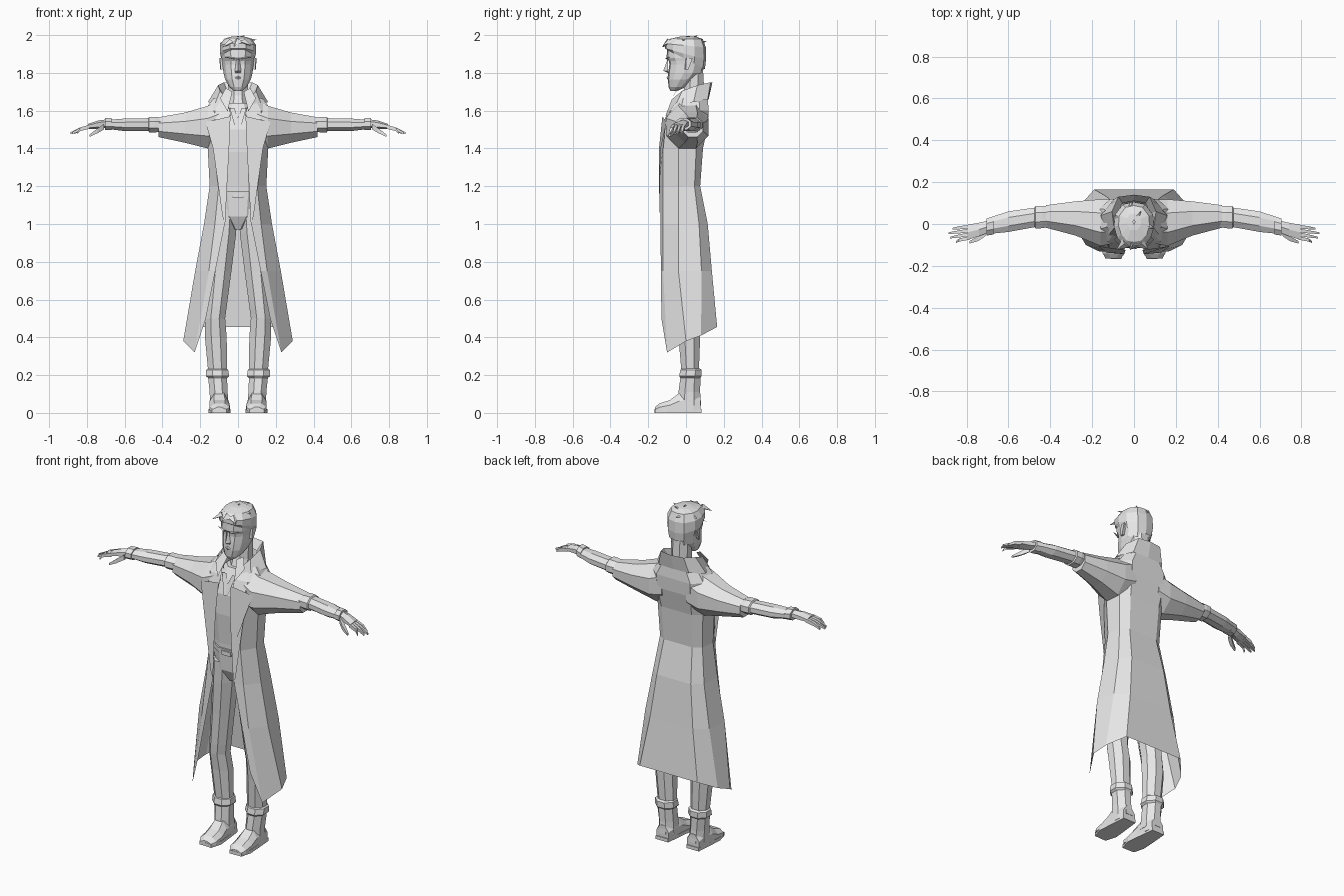
import bpy, bmesh, math
from mathutils import Vector

grey = bpy.data.materials.new("plain_grey")
grey.diffuse_color = (0.8, 0.8, 0.8, 1)


def finish(name, bm, mirror):
    bmesh.ops.recalc_face_normals(bm, faces=bm.faces)
    me = bpy.data.meshes.new(name)
    bm.to_mesh(me)
    bm.free()
    me.materials.append(grey)
    ob = bpy.data.objects.new(name, me)
    bpy.context.collection.objects.link(ob)
    if mirror:
        m = ob.modifiers.new("mirror", 'MIRROR')
        m.use_clip = True
        m.merge_threshold = 0.0005
    return ob


def loft(name, rings, closed=True, caps=True, mirror=True):
    """Skin a list of equally long rings of points."""
    bm = bmesh.new()
    rows = [[bm.verts.new(p) for p in r] for r in rings]
    n = len(rows[0])
    for a, b in zip(rows, rows[1:]):
        for i in range(n if closed else n - 1):
            j = (i + 1) % n
            bm.faces.new((a[i], a[j], b[j], b[i]))
    if caps:
        bm.faces.new(rows[0])
        bm.faces.new(rows[-1])
    return finish(name, bm, mirror)


def oct_ring(a0, a1, b0, b1, n=8):
    """Polygon filling the rectangle a0..a1 by b0..b1."""
    s = 1 / math.cos(math.pi / n)
    return [((a0 + a1) / 2 + (a1 - a0) / 2 * s * math.cos((k + .5) * 2 * math.pi / n),
             (b0 + b1) / 2 + (b1 - b0) / 2 * s * math.sin((k + .5) * 2 * math.pi / n))
            for k in range(n)]


def tube_z(name, rows, mirror=True):      # rows: z, x0, x1, y0, y1
    return loft(name, [[(x, y, r[0]) for x, y in oct_ring(*r[1:])] for r in rows], mirror=mirror)


def tube_x(name, rows, n=8):              # rows: x, y0, y1, z0, z1
    return loft(name, [[(r[0], y, z) for y, z in oct_ring(*r[1:], n)] for r in rows])


def plate(name, pts):
    bm = bmesh.new()
    bm.faces.new([bm.verts.new(p) for p in pts])
    return finish(name, bm, True)


def spike(name, base, tip, w, mirror=False):
    """Four-sided tapered tuft from base to tip."""
    base, tip = Vector(base), Vector(tip)
    q = (tip - base).to_track_quat('Z', 'Y')
    bm = bmesh.new()
    ring = [bm.verts.new(base + q @ Vector(p)) for p in ((w, 0, 0), (0, w * .6, 0), (-w, 0, 0), (0, -w * .6, 0))]
    t = bm.verts.new(tip)
    bm.faces.new(ring)
    for i in range(4):
        bm.faces.new((ring[i], ring[(i + 1) % 4], t))
    return finish(name, bm, mirror)


# Long open coat: half section from front edge round to the back centre
coat = [[(.17, -.13, .50), (.23, -.10, .32), (.29, 0, .38), (.265, .08, .41), (.19, .165, .455), (0, .165, .455)]]
for z, fx, fy, sx, by in ((.75, .12, -.133, .227, .137), (1.0, .07, -.135, .18, .115),
                          (1.2, .065, -.135, .15, .075), (1.4, .055, -.135, .16, .09),
                          (1.52, .045, -.125, .175, .115), (1.60, .045, -.095, .18, .12),
                          (1.665, .06, -.05, .13, .115)):
    coat.append([(fx, fy, z), (max(fx + .02, .68 * sx), fy + .012, z), (sx, fy * .3, z),
                 (.93 * sx, by * .6, z), (.62 * sx, by, z), (0, by, z)])
loft("long_coat", coat, closed=False, caps=False)

# Lapels and raised coat collar
plate("lapel", [(.04, -.125, 1.57), (.172, -.105, 1.54), (.132, -.136, 1.40), (.082, -.141, 1.04),
                (.068, -.141, 1.0), (.058, -.143, 1.2), (.047, -.143, 1.4)])
loft("coat_collar", [
    [(.035, -.11, 1.57), (.12, -.05, 1.64), (.16, .04, 1.645), (.10, .115, 1.66), (0, .12, 1.66)],
    [(.06, -.075, 1.66), (.095, -.02, 1.705), (.105, .06, 1.735), (.075, .13, 1.75), (0, .14, 1.75)],
    [(.045, -.07, 1.63), (.075, -.02, 1.67), (.08, .05, 1.69), (.055, .1, 1.70), (0, .11, 1.70)]],
    closed=False, caps=False)

# Wide coat sleeves, forearms and cuffs
tube_x("coat_sleeve", [(.08, -.09, .115, 1.41, 1.665), (.16, -.105, .118, 1.40, 1.625),
                       (.28, -.055, .108, 1.43, 1.59), (.42, -.018, .09, 1.46, 1.565)])
tube_x("forearm", [(.38, -.01, .08, 1.49, 1.56), (.44, -.02, .087, 1.485, 1.567), (.47, -.022, .085, 1.485, 1.567),
                   (.475, -.015, .078, 1.492, 1.56), (.60, -.038, .06, 1.492, 1.558),
                   (.68, -.046, .034, 1.502, 1.552)])
tube_x("cuff", [(.67, -.05, .036, 1.497, 1.56), (.705, -.055, .026, 1.497, 1.562)])

# Hands with four fingers and a thumb
tube_x("palm", [(.70, -.042, .015, 1.512, 1.55), (.74, -.058, .006, 1.505, 1.545), (.795, -.076, -.004, 1.504, 1.528)], 6)
for i, tip in enumerate((.850, .878, .887, .868)):
    y0 = -.066 + i * .018
    y1 = -.086 + i * .021
    tube_x("finger_%d" % (i + 1), [(.785, y0 - .009, y0 + .008, 1.505, 1.526),
                                   (.835, (y0 + y1) / 2 - .008, (y0 + y1) / 2 + .007, 1.492, 1.511),
                                   (tip, y1 - .004, y1 + .004, 1.476, 1.486)], 4)
tube_x("thumb", [(.71, -.058, -.03, 1.50, 1.53), (.745, -.082, -.058, 1.48, 1.505), (.785, -.093, -.081, 1.462, 1.474)], 4)

# Shirt, belt and hips
tube_z("shirt", [(1.12, -.125, .125, -.098, .06), (1.2, -.125, .125, -.1, .06), (1.38, -.14, .14, -.115, .07),
                 (1.5, -.14, .14, -.112, .09), (1.58, -.12, .12, -.085, .1), (1.64, -.07, .07, -.05, .1)], False)
tube_z("belt", [(1.145, -.13, .13, -.106, .066), (1.175, -.13, .13, -.108, .066)], False)
tube_z("hips", [(.97, -.03, .03, -.06, .04), (1.04, -.11, .11, -.095, .068), (1.15, -.128, .128, -.102, .062)], False)
loft("belt_buckle", [[(x, y, z) for x, z in ((-.03, 1.14), (.03, 1.14), (.03, 1.165), (-.03, 1.165))]
                     for y in (-.1, -.114)], mirror=False)

# Shirt collar points
plate("shirt_collar", [(.03, -.055, 1.70), (.065, -.04, 1.72), (.095, -.075, 1.665), (.055, -.115, 1.595)])
plate("shirt_placket", [(.0, -.118, 1.5), (.012, -.119, 1.5), (.045, -.085, 1.615), (.02, -.08, 1.615), (0, -.10, 1.56)])

# Trouser legs
tube_z("trouser_leg", [(1.08, .004, .128, -.092, .062), (.95, .01, .14, -.085, .066), (.75, .035, .155, -.07, .058),
                       (.56, .06, .17, -.06, .06), (.50, .068, .176, -.055, .062), (.40, .06, .175, -.04, .075),
                       (.22, .057, .158, -.024, .068)])

# Boots: shaft with folded cuff, foot, sole
tube_z("boot_shaft", [(.04, .05, .148, -.045, .08), (.11, .055, .15, -.04, .075), (.185, .058, .158, -.03, .076),
                      (.195, .047, .17, -.036, .083), (.228, .052, .168, -.03, .083), (.235, .06, .16, -.022, .072)])
foot = []
for y, x0, x1, top in ((.078, .06, .14, .09), (.04, .052, .148, .115), (-.035, .05, .15, .105),
                       (-.085, .043, .152, .068), (-.14, .045, .15, .05), (-.165, .062, .135, .03)):
    foot.append([(x0, y, 0.012), (x1, y, 0.012), (x1, y, top * .6), (x1 - .025, y, top), (x0 + .025, y, top), (x0, y, top * .6)])
loft("foot", foot)
sole = [(.06, .083), (.142, .083), (.15, -.02), (.155, -.1), (.138, -.165), (.06, -.168), (.04, -.1), (.048, -.02)]
loft("sole", [[(x, y, z) for x, y in sole] for z in (0, .02)])

# Neck and head
tube_z("neck", [(1.60, -.06, .06, -.045, .1), (1.68, -.052, .052, -.015, .098), (1.82, -.055, .055, 0, .09)], False)


def head_ring(z, yf, yb, w, drop=0.0):
    d = yb - yf
    pts = ((0, 0), (.45, .03), (.82, .2), (1, .45), (.95, .72), (.55, .95), (0, 1))
    return [(w * a, yf + d * b, z - drop * b) for a, b in pts]


loft("head", [head_ring(*r) for r in ((1.705, -.082, -.045, .022), (1.725, -.092, 0, .046), (1.765, -.096, .05, .068),
                                      (1.80, -.094, .088, .077), (1.845, -.088, .098, .082), (1.862, -.09, .1, .084),
                                      (1.88, -.103, .1, .085), (1.93, -.1, .1, .086), (1.975, -.07, .08, .06))],
     closed=False, caps=False)
loft("nose", [[(0, -.098, 1.872), (.008, -.095, 1.872)], [(0, -.12, 1.812), (.017, -.094, 1.808)],
              [(0, -.092, 1.797), (.012, -.09, 1.797)]], closed=False, caps=False)
spike("brow", (.02, -.101, 1.876), (.078, -.085, 1.885), .009, True)
loft("lips", [[(0, -.096, 1.783), (.026, -.086, 1.775)], [(0, -.103, 1.775), (.028, -.088, 1.772)],
              [(0, -.094, 1.76), (.02, -.088, 1.764)]], closed=False, caps=False)
loft("ear", [[(.078, -.008, 1.82), (.078, .012, 1.82), (.078, .03, 1.875), (.078, -.004, 1.875)],
             [(.092, -.002, 1.818), (.094, .012, 1.818), (.099, .036, 1.88), (.095, .002, 1.88)]])

# Layered hair cap with loose tufts
loft("hair", [head_ring(*r) for r in ((1.925, -.104, .1, .087, .105), (1.93, -.112, .106, .096, .06),
                                      (1.955, -.112, .105, .096, .02), (1.98, -.085, .088, .074, 0),
                                      (1.992, -.03, .05, .035, 0), (1.994, 0, .02, .004, 0))],
     closed=False, caps=False)
for i, (b, t) in enumerate((((-.04, -.09, 1.965), (-.085, -.125, 1.935)), ((.03, -.09, 1.965), (.07, -.122, 1.945)),
                            ((0, -.09, 1.97), (-.02, -.125, 1.94)), ((.0, .03, 1.975), (.035, .06, 2.0)),
                            ((.03, 0, 1.975), (.1, -.02, 1.975)), ((-.05, .02, 1.965), (-.1, .04, 1.955)),
                            ((-.02, .06, 1.965), (-.01, .11, 1.965)))):
    spike("hair_tuft_%d" % (i + 1), b, t, .026)
